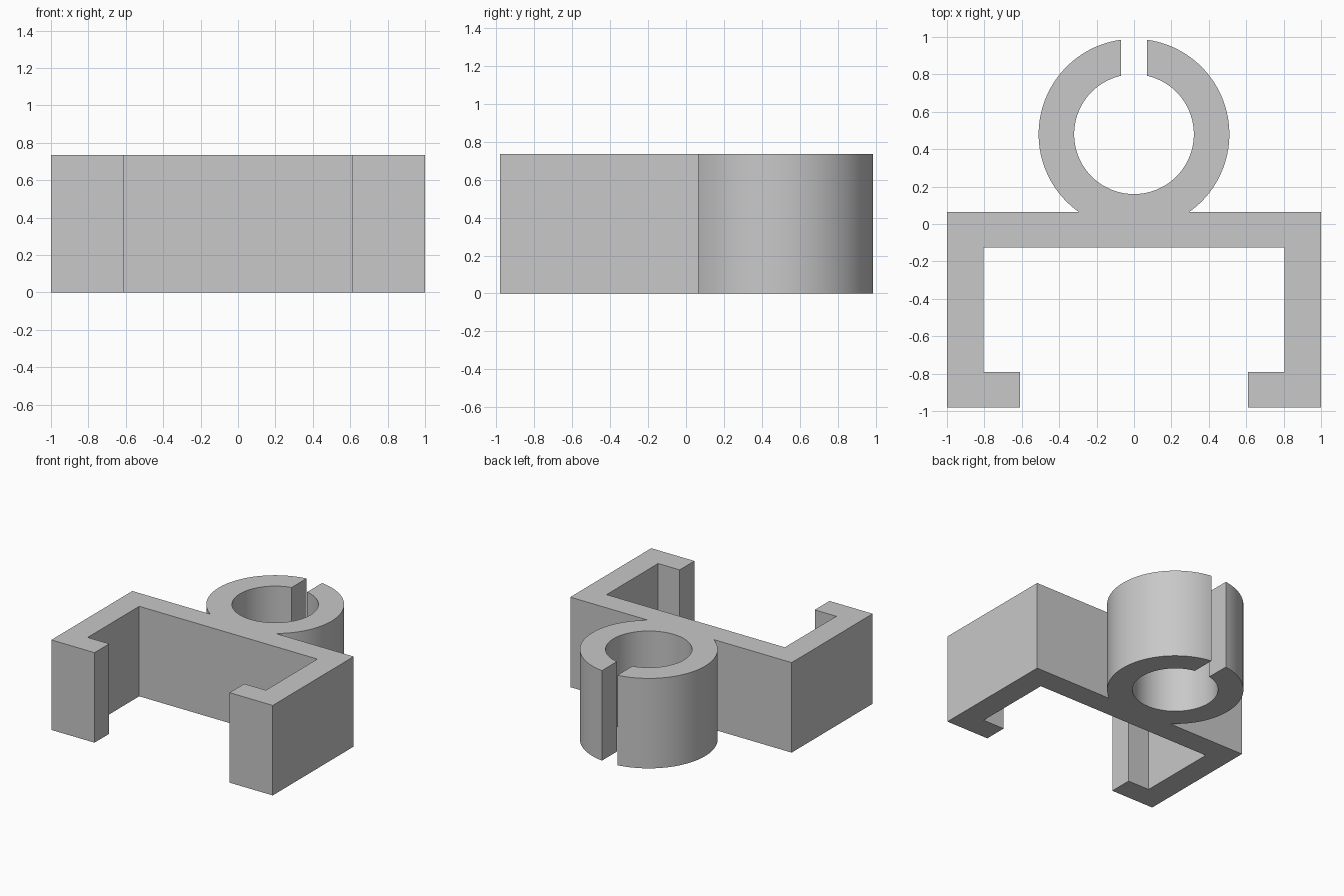
import bpy, bmesh, math

if "Cube" in bpy.data.objects:
    bpy.data.objects.remove(bpy.data.objects["Cube"])

HEIGHT = 0.735
CY, R_OUT, R_IN, SLIT = 0.48, 0.51, 0.32, 0.07   # slotted ring
BAR_TOP = 0.065


def arc(radius, a0, a1, steps):
    return [(radius * math.cos(a0 + (a1 - a0) * i / steps),
             CY + radius * math.sin(a0 + (a1 - a0) * i / steps))
            for i in range(steps + 1)]


# Right half of the outline, from the bracket's inner middle round to the ring's inner middle
half = [(0.805, -0.125), (0.805, -0.79), (0.61, -0.79), (0.61, -0.98),
        (1.0, -0.98), (1.0, BAR_TOP)]
half += arc(R_OUT, math.asin((BAR_TOP - CY) / R_OUT), math.acos(SLIT / R_OUT), 48)
half += arc(R_IN, math.acos(SLIT / R_IN), -math.pi / 2, 48)

# Mirror to the left half; the shared bottom point of the bore is used once
outline = half + [(-x, y) for x, y in reversed(half[:-1])]

# Extrude the closed outline into the clip
bm = bmesh.new()
base = bm.faces.new([bm.verts.new((x, y, 0)) for x, y in outline])
ext = bmesh.ops.extrude_face_region(bm, geom=[base], use_keep_orig=True)
top = [g for g in ext["geom"] if isinstance(g, bmesh.types.BMVert)]
bmesh.ops.translate(bm, verts=top, vec=(0, 0, HEIGHT))
bmesh.ops.recalc_face_normals(bm, faces=bm.faces)
mesh = bpy.data.meshes.new("slotted_clip_bracket")
bm.to_mesh(mesh)
bm.free()

clip = bpy.data.objects.new("slotted_clip_bracket", mesh)
bpy.context.collection.objects.link(clip)

grey = bpy.data.materials.new("plain grey")
grey.diffuse_color = (0.58, 0.58, 0.58, 1)
grey.use_nodes = True
grey.node_tree.nodes["Principled BSDF"].inputs["Base Color"].default_value = grey.diffuse_color
mesh.materials.append(grey)

# Smooth the ring walls, keep the corners sharp
bpy.context.view_layer.objects.active = clip
clip.select_set(True)
bpy.ops.object.shade_smooth_by_angle(angle=math.radians(30))
